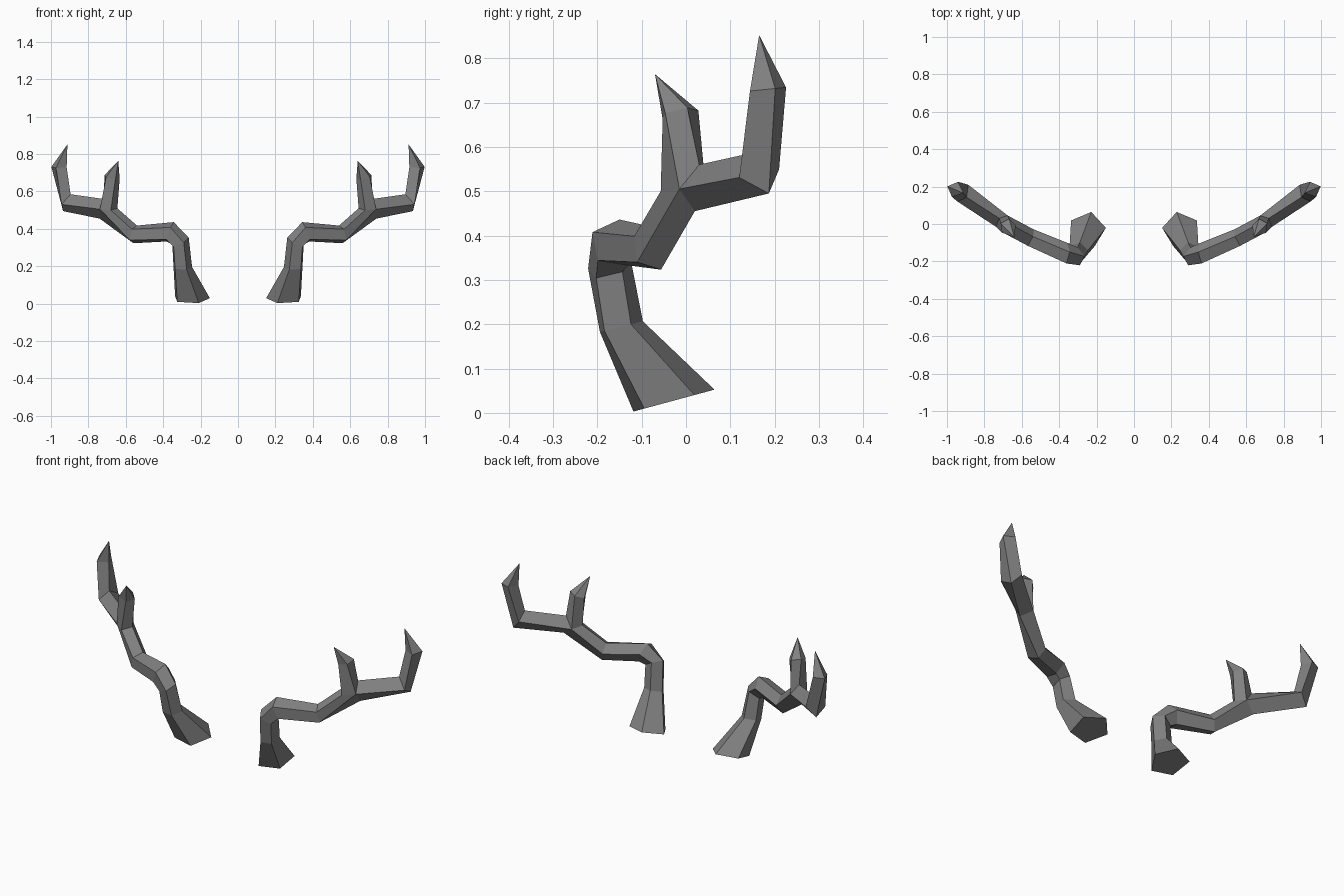
import bpy, bmesh, math
from mathutils import Vector

cube = bpy.data.objects.get("Cube")
if cube:
    bpy.data.objects.remove(cube, do_unlink=True)

grey = bpy.data.materials.new("antler grey")
grey.use_nodes = True
colour = (0.22, 0.22, 0.22, 1)
grey.diffuse_color = colour
grey.node_tree.nodes["Principled BSDF"].inputs["Base Color"].default_value = colour


def ring(bm, sides, centre, normal, up, radius):
    """Regular polygon across the branch, first corner pointing along up."""
    c, n, u = Vector(centre), Vector(normal).normalized(), Vector(up)
    u = (u - n * u.dot(n)).normalized()
    w = u.cross(n)
    angles = [math.tau * i / sides for i in range(sides)]
    return [bm.verts.new(c + radius * (math.cos(a) * u + math.sin(a) * w)) for a in angles]


def loft(bm, first, second):
    """Skin two rings that have the same number of corners."""
    for i in range(len(first)):
        j = (i + 1) % len(first)
        bm.faces.new((first[i], first[j], second[j], second[i]))


def point(bm, loop, tip):
    """Close a branch with a pointed end."""
    end = bm.verts.new(tip)
    for i in range(len(loop)):
        bm.faces.new((loop[i], loop[(i + 1) % len(loop)], end))


def antler(name):
    bm = bmesh.new()

    # Main stem: five-sided rings from the flared base to the last bend
    stem = [
        ring(bm, 5, (0.25, -0.03, 0.027), (0, -0.27, 1), (-1, 0.1, 0), 0.1),
        ring(bm, 5, (0.298, -0.148, 0.194), (0, -0.25, 1), (-1, 0.15, 0), 0.053),
        ring(bm, 5, (0.31, -0.173, 0.33), (0.5, -0.3, 1), (-1, 0, 0.5), 0.052),
        ring(bm, 5, (0.366, -0.158, 0.382), (1, 0.1, 0.4), (-0.4, 0.15, 1), 0.059),
        ring(bm, 5, (0.556, -0.076, 0.37), (1, 0.45, 0.25), (-0.3, 0.2, 1), 0.051),
    ]

    # Fork, where the upright prong leaves the main branch
    inner, back, under, front, near = [bm.verts.new(p) for p in (
        (0.645, -0.01, 0.51), (0.675, 0.045, 0.5), (0.74, 0.02, 0.455),
        (0.738, -0.015, 0.505), (0.68, -0.057, 0.5))]
    crotch = bm.verts.new((0.72, 0.03, 0.56))
    stem.append([inner, back, under, front, near])
    for lower, upper in zip(stem, stem[1:]):
        loft(bm, lower, upper)
    bm.faces.new(stem[0])

    # Upright prong
    prong = ring(bm, 5, (0.675, -0.015, 0.675), (-0.25, -0.2, 1), (-1, 0.15, 0), 0.044)
    loft(bm, [inner, back, crotch, front, near], prong)
    point(bm, prong, (0.64, -0.07, 0.764))

    # Outer four-sided branch, bending up to its point
    bend = ring(bm, 4, (0.915, 0.165, 0.54), (0.8, 0.4, 0.55), (-0.4, -0.44, 0.92), 0.054)
    top = ring(bm, 4, (0.957, 0.185, 0.73), (0, -0.1, 1), (-1, -0.4, 0), 0.044)
    loft(bm, [crotch, back, under, front], bend)
    loft(bm, bend, top)
    point(bm, top, (0.912, 0.165, 0.852))

    bmesh.ops.recalc_face_normals(bm, faces=bm.faces)
    mesh = bpy.data.meshes.new(name)
    bm.to_mesh(mesh)
    bm.free()
    mesh.materials.append(grey)
    obj = bpy.data.objects.new(name, mesh)
    bpy.context.collection.objects.link(obj)
    return obj


# Left antler, and the right one as its mirror image
left = antler("left_antler")
right = left.copy()
right.name = "right_antler"
right.data = left.data.copy()
for v in right.data.vertices:
    v.co.x = -v.co.x
right.data.flip_normals()
bpy.context.collection.objects.link(right)
